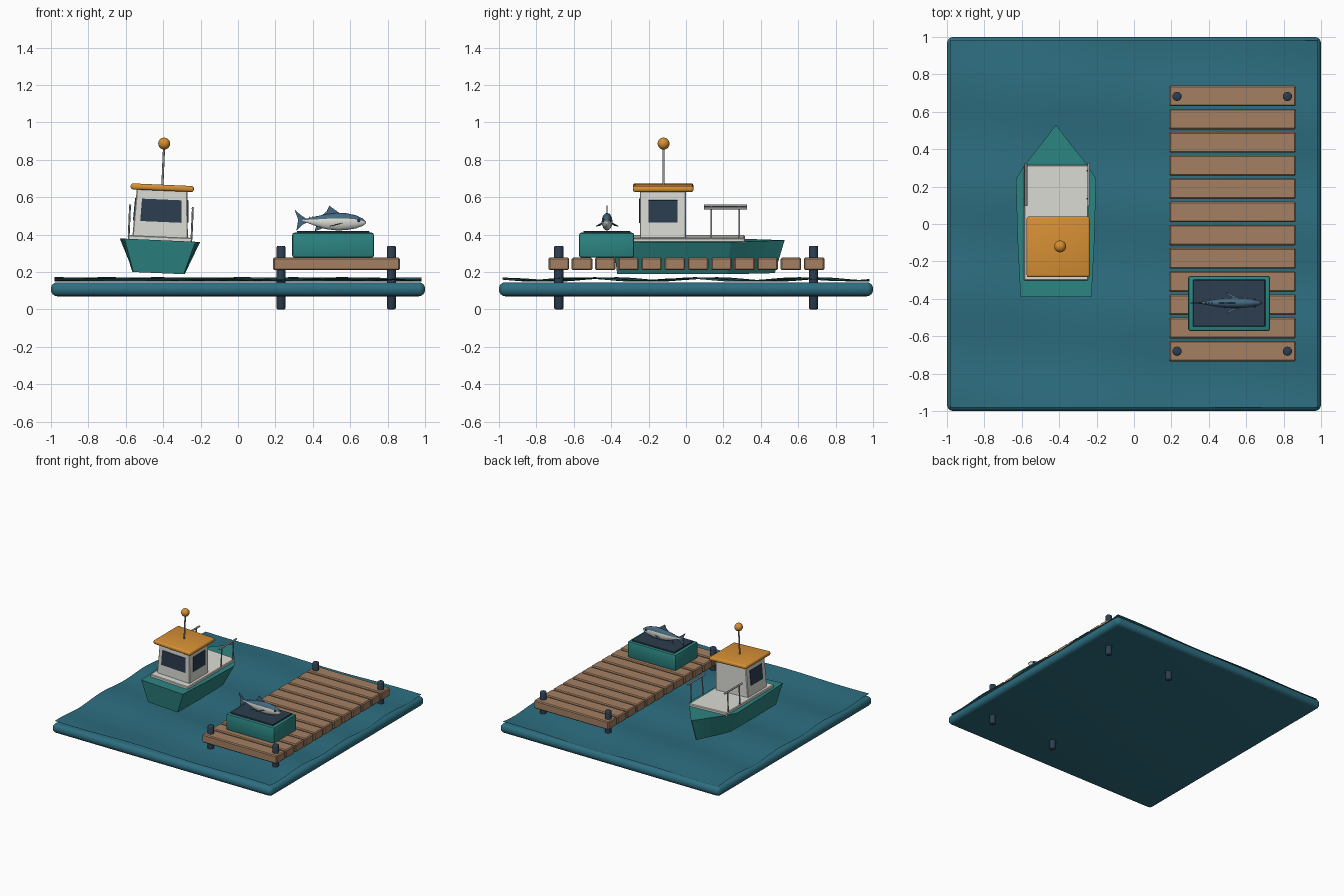
import bpy, bmesh, math
from mathutils import Matrix, Vector

if "Cube" in bpy.data.objects:
    bpy.data.objects.remove(bpy.data.objects["Cube"])


def material(name, r, g, b):
    m = bpy.data.materials.new(name)
    m.diffuse_color = (r, g, b, 1)
    m.use_nodes = True
    m.node_tree.nodes["Principled BSDF"].inputs["Base Color"].default_value = m.diffuse_color
    return m


WATER = material("water blue", 0.026, 0.155, 0.215)
TEAL = material("teal paint", 0.025, 0.235, 0.225)
NAVY = material("dark navy", 0.025, 0.048, 0.08)
WOOD = material("plank wood", 0.37, 0.215, 0.12)
WHITE = material("off white", 0.72, 0.72, 0.67)
ORANGE = material("orange paint", 0.68, 0.28, 0.035)
METAL = material("grey metal", 0.33, 0.34, 0.35)
FISH_BACK = material("fish blue", 0.06, 0.14, 0.21)

# Boat space: keel at z = 0, rolled slightly to one side
BOAT = Matrix.Translation((-0.425, 0, 0.19)) @ Matrix.Rotation(math.radians(2.5), 4, 'Y')


def finish(name, bm, mats, space=None, angle=35):
    bmesh.ops.recalc_face_normals(bm, faces=bm.faces)
    me = bpy.data.meshes.new(name)
    bm.to_mesh(me)
    bm.free()
    for m in mats:
        me.materials.append(m)
    me.polygons.foreach_set("use_smooth", [True] * len(me.polygons))
    me.set_sharp_from_angle(angle=math.radians(angle))
    ob = bpy.data.objects.new(name, me)
    bpy.context.scene.collection.objects.link(ob)
    if space:
        ob.matrix_world = space
    return ob


def box(name, lo, hi, mat, bevel=0, seg=2, space=None, warp=None):
    lo, hi = Vector(lo), Vector(hi)
    bm = bmesh.new()
    bmesh.ops.create_cube(bm, size=1)
    for v in bm.verts:
        v.co = (lo + hi) / 2 + v.co * (hi - lo)
        if warp:
            v.co = warp(v.co)
    if bevel:
        bmesh.ops.bevel(bm, geom=bm.edges[:], offset=bevel, segments=seg,
                        profile=0.5, affect='EDGES')
    return finish(name, bm, [mat], space)


def rod(name, a, b, r, mat, sides=8, bevel=0, space=None):
    a, b = Vector(a), Vector(b)
    bm = bmesh.new()
    bmesh.ops.create_cone(bm, cap_ends=True, segments=sides, radius1=r, radius2=r,
                          depth=(b - a).length)
    if bevel:
        rims = [e for e in bm.edges if abs(e.verts[0].co.z - e.verts[1].co.z) < 1e-4]
        bmesh.ops.bevel(bm, geom=rims, offset=bevel, segments=2, profile=0.5, affect='EDGES')
    turn = (b - a).to_track_quat('Z', 'Y').to_matrix().to_4x4()
    bm.transform(Matrix.Translation((a + b) / 2) @ turn)
    return finish(name, bm, [mat], space, 50)


def ball(name, c, r, mat, space=None):
    bm = bmesh.new()
    bmesh.ops.create_uvsphere(bm, u_segments=16, v_segments=10, radius=r,
                              matrix=Matrix.Translation(c))
    return finish(name, bm, [mat], space, 60)


def plate(name, pts, offset, mat):
    """Thin solid from an outline, thickened by an offset vector."""
    bm = bmesh.new()
    f = bm.faces.new([bm.verts.new(p) for p in pts])
    ex = bmesh.ops.extrude_face_region(bm, geom=[f], use_keep_orig=True)
    for v in ex["geom"]:
        if isinstance(v, bmesh.types.BMVert):
            v.co += Vector(offset)
    return finish(name, bm, [mat])


# Water: rounded slab and a rippled surface just above it
box("water_slab", (-1, -1, 0.07), (1, 1, 0.145), WATER, 0.034, 4)
bm = bmesh.new()
bmesh.ops.create_grid(bm, x_segments=48, y_segments=48, size=0.98)
for v in bm.verts:
    x, y = v.co.x, v.co.y
    v.co.z = 0.16 + 0.008 * math.sin(11 * y + 1.2 * x + 0.6) + 0.004 * math.sin(6 * x - 3 * y)
finish("water_surface", bm, [WATER])

# Dock: planks and corner posts
for i in range(12):
    y = -0.68 + 0.1241 * i
    box("dock_plank", (0.187, y - 0.055, 0.21), (0.865, y + 0.055, 0.277), WOOD, 0.007, 1)
for x in (0.23, 0.82):
    for y in (-0.68, 0.682):
        rod("dock_post", (x, y, 0), (x, y, 0.34), 0.025, NAVY, 10, 0.008)

# Crate with dark lid
box("crate", (0.29, -0.572, 0.277), (0.727, -0.277, 0.41), TEAL, 0.012, 2)
box("crate_lid", (0.315, -0.549, 0.405), (0.702, -0.298, 0.42), NAVY, 0.003, 1)

# Fish body: elliptical rings (x, centre z, half height, half width)
FY, N = -0.422, 16
rings = [(0.345, .477, .006, .004), (0.375, .474, .013, .008), (0.42, .471, .027, .017),
         (0.47, .469, .040, .025), (0.53, .469, .047, .029), (0.58, .469, .045, .028),
         (0.63, .468, .035, .022), (0.665, .466, .021, .014), (0.684, .465, .005, .004)]
bm = bmesh.new()
loops = []
for x, cz, h, w in rings:
    loops.append([bm.verts.new((x, FY + w * math.cos(t), cz + h * math.sin(t)))
                  for t in (2 * math.pi * k / N for k in range(N))])
for a, b in zip(loops, loops[1:]):
    for k in range(N):
        f = bm.faces.new((a[k], a[(k + 1) % N], b[(k + 1) % N], b[k]))
        f.material_index = 1 if 1 <= k <= 6 else 0
bm.faces.new(loops[0])
bm.faces.new(loops[-1])
finish("fish_body", bm, [WHITE, FISH_BACK], angle=60)

# Fish fins: upright outlines in x and z
fins = {
    "tail_fin": [(0.37, .482), (0.335, .505), (0.303, .533), (0.322, .478), (0.312, .42),
                 (0.345, .452), (0.37, .466)],
    "dorsal_fin": [(0.445, .50), (0.475, .525), (0.488, .555), (0.515, .535), (0.55, .51)],
    "belly_fin": [(0.42, .455), (0.41, .418), (0.45, .432), (0.47, .45)],
}
for name, pts in fins.items():
    plate(name, [(x, FY - 0.002, z) for x, z in pts], (0, 0.004, 0), FISH_BACK)
for i in range(3):
    x = 0.385 + 0.018 * i
    plate("back_finlet", [(x, FY - 0.002, .478), (x - 0.006, FY - 0.002, .498 + .003 * i),
                          (x + 0.014, FY - 0.002, .482)], (0, 0.004, 0), FISH_BACK)
for s in (-1, 1):
    plate("side_fin", [(0.57, FY + s * 0.024, .462), (0.49, FY + s * 0.06, .443),
                       (0.505, FY + s * 0.04, .446), (0.535, FY + s * 0.024, .455)],
          (0, 0, 0.004), FISH_BACK)
    ball("fish_eye", (0.645, FY + s * 0.017, .475), 0.008, NAVY)

# Hull: sections from stern to bow (y top, y bottom, half width top, half width bottom)
sections = [(-0.39, -0.368, 0.19, 0.135), (-0.1, -0.1, 0.205, 0.14), (0.24, 0.22, 0.215, 0.135),
            (0.32, 0.30, 0.165, 0.10), (0.42, 0.39, 0.085, 0.05), (0.527, 0.475, 0.003, 0.003)]
bm = bmesh.new()
rows = [[bm.verts.new(p) for p in ((-wt, yt, 0.18), (-wb, yb, 0.004), (wb, yb, 0.004), (wt, yt, 0.18))]
        for yt, yb, wt, wb in sections]
for a, b in zip(rows, rows[1:]):
    for k in range(4):
        bm.faces.new((a[k], a[(k + 1) % 4], b[(k + 1) % 4], b[k]))
bm.faces.new(rows[0])
bm.faces.new(rows[-1])
finish("boat_hull", bm, [TEAL], BOAT, 15)
box("boat_deck", (-0.172, -0.302, 0.17), (0.172, 0.315, 0.2), WHITE, 0.005, 1, BOAT)


# Cabin: walls and windows narrow together towards the roof
def taper(p):
    return Vector((p.x * (1 - 0.33 * (p.z - 0.2)), p.y, p.z))


box("cabin", (-0.148, -0.247, 0.195), (0.148, 0, 0.45), WHITE, 0.005, 1, BOAT, taper)
box("rear_window", (-0.113, -0.252, 0.278), (0.113, -0.244, 0.398), NAVY, 0, 1, BOAT, taper)
for s in (-1, 1):
    xs = sorted((s * 0.145, s * 0.153))
    box("side_window", (xs[0], -0.2, 0.28), (xs[1], -0.046, 0.4), NAVY, 0, 1, BOAT, taper)
box("cabin_roof", (-0.169, -0.284, 0.445), (0.169, 0.04, 0.477), ORANGE, 0.012, 3, BOAT)

# Mast with ball on top
rod("mast", (0, -0.12, 0.47), (0, -0.12, 0.68), 0.006, METAL, 10, 0, BOAT)
ball("mast_ball", (0, -0.12, 0.697), 0.032, ORANGE, BOAT)

# Hand rails on both sides of the deck
for s in (-1, 1):
    x = s * 0.168
    rod("rail_bar", (x, 0.097, 0.358), (x, 0.325, 0.358), 0.007, METAL, 8, 0, BOAT)
    for y in (0.135, 0.285):
        rod("rail_post", (x, y, 0.19), (x, y, 0.358), 0.005, METAL, 8, 0, BOAT)
